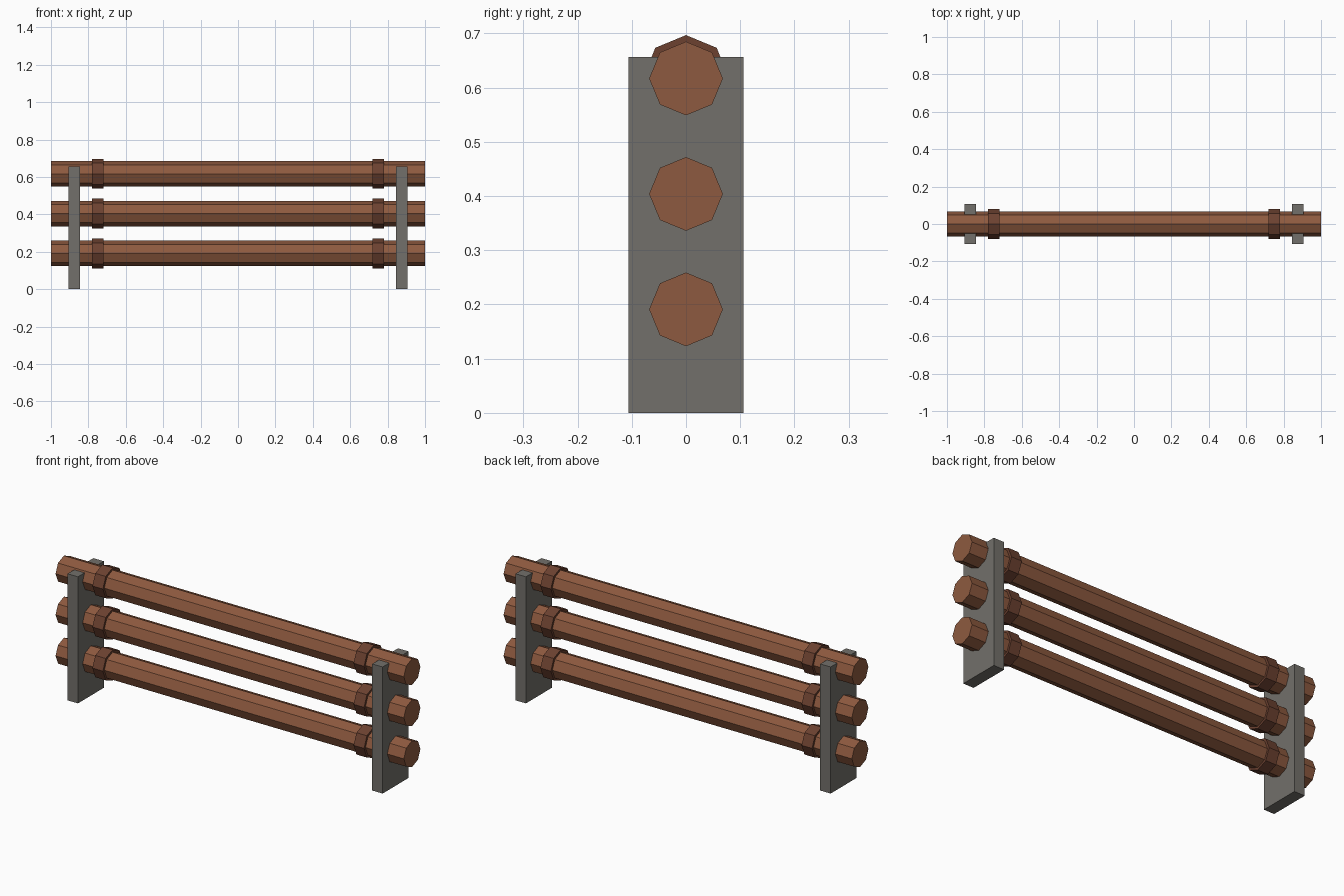
import bpy
from math import pi

if "Cube" in bpy.data.objects:
    bpy.data.objects.remove(bpy.data.objects["Cube"])


def material(name, rgb):
    m = bpy.data.materials.new(name)
    m.diffuse_color = (*rgb, 1)
    m.use_nodes = True
    m.node_tree.nodes["Principled BSDF"].inputs["Base Color"].default_value = m.diffuse_color
    return m


RUST = material("rust", (0.27, 0.102, 0.05))
DARK_RUST = material("dark_rust", (0.15, 0.053, 0.03))
STEEL = material("steel", (0.17, 0.162, 0.145))


def tube(name, x, z, radius, length, mat):
    # Eight-sided solid lying along x, with a corner pointing up
    bpy.ops.mesh.primitive_cylinder_add(vertices=8, radius=radius, depth=length,
                                        location=(x, 0, z), rotation=(0, pi / 2, 0))
    ob = bpy.context.object
    ob.name = name
    ob.data.materials.append(mat)


def box(name, location, size, mat):
    bpy.ops.mesh.primitive_cube_add(size=1, location=location)
    ob = bpy.context.object
    ob.name = name
    ob.scale = size
    ob.data.materials.append(mat)


# Three stacked pipes, each with a collar near both ends
for level, z in (("lower", 0.191), ("middle", 0.404), ("upper", 0.617)):
    tube(f"{level}_pipe", 0, z, 0.068, 2.0, RUST)
    for side, s in (("left", -1), ("right", 1)):
        tube(f"{level}_{side}_collar", s * 0.75, z, 0.08, 0.06, DARK_RUST)

# Upright support plates
for side, s in (("left", -1), ("right", 1)):
    box(f"{side}_support", (s * 0.875, 0, 0.3285), (0.06, 0.212, 0.657), STEEL)
